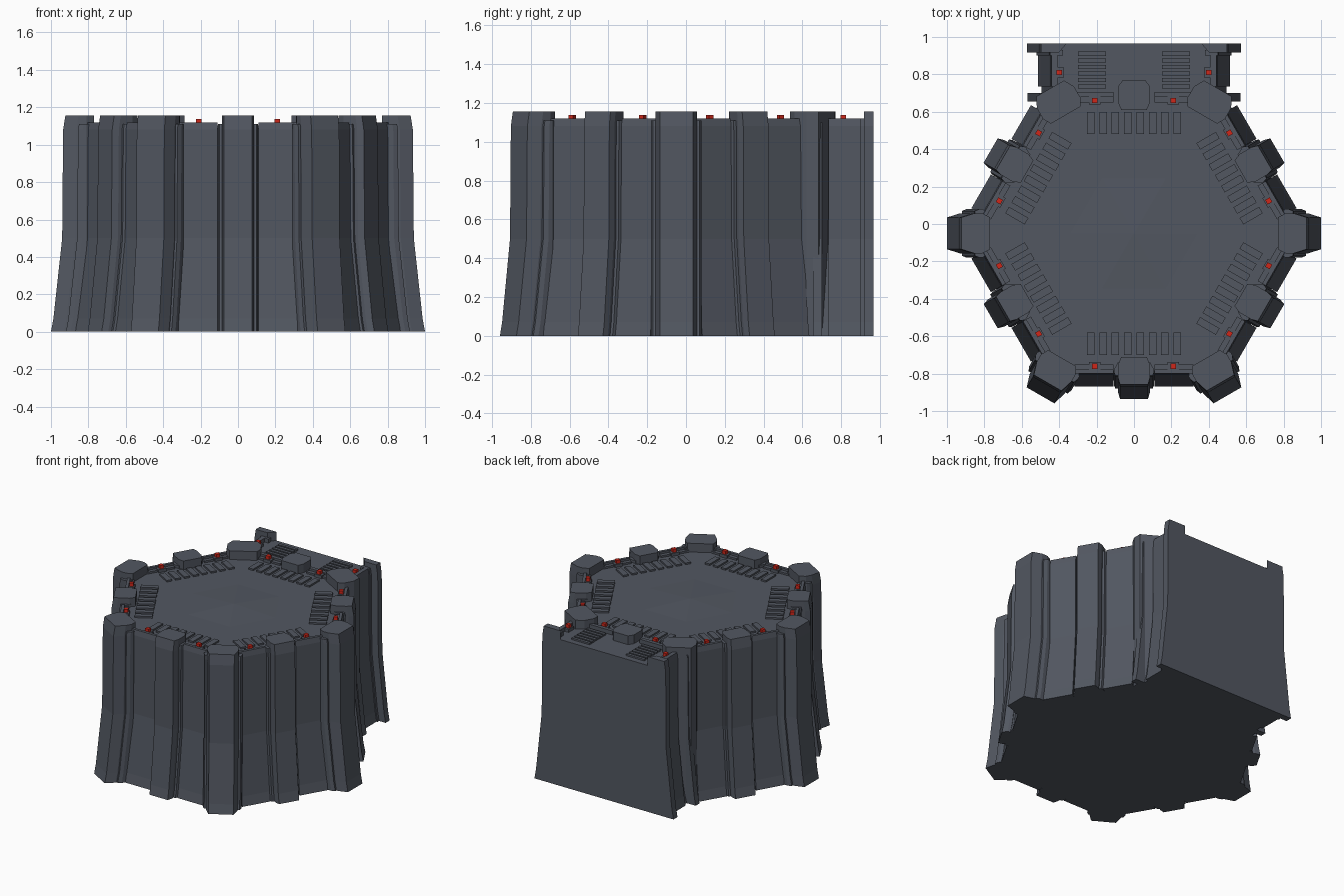
import bpy, bmesh, math
from mathutils import Matrix, Vector

if "Cube" in bpy.data.objects:
    bpy.data.objects.remove(bpy.data.objects["Cube"])

def material(name, col):
    m = bpy.data.materials.new(name)
    m.diffuse_color = (*col, 1)
    m.use_nodes = True
    m.node_tree.nodes["Principled BSDF"].inputs["Base Color"].default_value = m.diffuse_color
    return m

SLATE = material("dark slate", (0.085, 0.096, 0.12))
RED = material("signal red", (0.62, 0.02, 0.01))
CY = -0.05          # hexagon centre in y
FLOOR, TOP = 1.09, 1.155

def flare(z):
    """Outward offset of the outer faces at height z."""
    pts = [(0, .065), (.07, .052), (.5, .005), (1.08, 0), (TOP, -.012)]
    for (a, p), (b, q) in zip(pts, pts[1:]):
        if z <= b:
            return p + (q - p) * (z - a) / (b - a)
    return pts[-1][1]

def frame(deg):
    return Matrix.Translation((0, CY, 0)) @ Matrix.Rotation(math.radians(deg), 4, 'Z')

def loft(name, outline, top, mat4, bottom=0.0, mat=SLATE):
    """Stack an outline of (u, v, flare factor) points up to height top."""
    zs = [bottom] + [z for z in (.07, .5, 1.08) if bottom < z < top] + [top]
    bm = bmesh.new()
    rings = [[bm.verts.new(mat4 @ Vector((u + k * flare(z), v, z))) for u, v, k in outline] for z in zs]
    n = len(outline)
    for r, s in zip(rings, rings[1:]):
        for i in range(n):
            j = (i + 1) % n
            bm.faces.new((r[i], r[j], s[j], s[i]))
    bm.faces.new(rings[0][::-1])
    bm.faces.new(rings[-1])
    bmesh.ops.recalc_face_normals(bm, faces=bm.faces)
    me = bpy.data.meshes.new(name)
    bm.to_mesh(me)
    bm.free()
    me.materials.append(mat)
    ob = bpy.data.objects.new(name, me)
    bpy.context.collection.objects.link(ob)
    return ob

def block(name, u0, u1, v0, v1, z0, z1, mat4, k=0, mat=SLATE):
    return loft(name, [(u0, v0, 0), (u1, v0, k), (u1, v1, k), (u0, v1, 0)], z1, mat4, z0, mat)

def pillar(name, u0, us, u1, hs, ht, mat4, top, k=1):
    """Buttress with chamfered outer corners."""
    half = [(u0, hs * .8, 0), (u0 + .04, hs, 0), (us, hs, k), (u1, ht, k)]
    loft(name, half + [(u, -v, f) for u, v, f in half[::-1]], top, mat4)

def light(u, v, mat4):
    block("light_stand", u - .022, u + .02, v - .03, v + .03, FLOOR, 1.112, mat4)
    block("signal_light", u - .014, u + .014, v - .014, v + .014, 1.112, 1.137, mat4, mat=RED)

# Hexagonal core with the deck on top
R = .735 / math.cos(math.pi / 6)
bm = bmesh.new()
rings = [[bm.verts.new((r * math.cos(i * math.pi / 3), r * math.sin(i * math.pi / 3) + CY, z))
          for i in range(6)] for r, z in ((R + .06, 0), (R + .045, .07), (R, .5), (R, FLOOR))]
for r, s in zip(rings, rings[1:]):
    for i in range(6):
        bm.faces.new((r[i], r[(i + 1) % 6], s[(i + 1) % 6], s[i]))
bm.faces.new(rings[0][::-1])
bm.faces.new(rings[-1])
me = bpy.data.meshes.new("core")
bm.to_mesh(me)
bm.free()
me.materials.append(SLATE)
bpy.context.collection.objects.link(bpy.data.objects.new("core", me))

# Centre hatch: shallow six-sided cap
bpy.ops.mesh.primitive_cone_add(vertices=6, radius1=.34, depth=.014, location=(0, CY, FLOOR + .007),
                                rotation=(0, 0, math.radians(30)))
hatch = bpy.context.object
hatch.name = "centre_hatch"
hatch.data.materials.append(SLATE)
# put a hatch corner on the x axis
if abs(hatch.data.vertices[0].co.x) < .01:
    hatch.rotation_euler.z = math.radians(30)

for i in range(6):
    side, corner = frame(-90 + 60 * i), frame(60 * i)
    back = i == 3
    # Side buttress and its lower collar
    pillar("side_buttress", .66, .785, .82, .085, .06 if back else .075, side, TOP, 0 if back else 1)
    if not back:
        pillar("side_collar", .69, .745, .765, .108, .1, side, 1.11)
    # Wall panels, parapet steps and lights
    for s in (-1, 1):
        a, b = sorted((s * .11, s * .318))
        block("wall_panel", .728, .755, a, b, 0, 1.12, side, k=0 if back else 1)
        block("parapet_step", .70, .73, a, b, FLOOR, 1.104, side)
        light(.71, s * .21, side)
    # Deck grille slats
    for j in range(8):
        v = (j - 3.5) * .066
        block("deck_slat", .53, .65, v - .02, v + .02, FLOOR - .01, FLOOR + .012, side)
    # Corner buttress; the two rear ones are shortened by the rear block
    if i in (1, 2):
        pillar("rear_corner_buttress", .73, .84, .895, .115, .085, corner, TOP, 0)
    else:
        pillar("corner_buttress", .77, .865, .935, .107, .085, corner, TOP)
        pillar("corner_collar", .77, .83, .855, .13, .12, corner, 1.11)

# Rear block
eye = Matrix.Identity(4)
loft("rear_block", [(.43, .55, 1), (.43, .965, 1), (-.43, .965, -1), (-.43, .55, -1)], FLOOR, eye)
for s in (-1, 1):
    # u axis points sideways, v axis is kept along +y
    m = Matrix.Diagonal((s, 1, 1, 1))
    block("rear_side_panel", .41, .447, .735, .90, 0, 1.12, m, k=1)
    block("rear_side_rib", .38, .505, .655, .70, 0, 1.10, m, k=1)
    loft("rear_flange", [(.36, .965, 0), (.40, .918, 0), (.508, .918, 1), (.508, .965, 1)], TOP, m)
    loft("rear_flange_root", [(.38, .90, 0), (.455, .90, 1), (.455, .93, 1), (.38, .93, 0)], 1.12, m)
    light(.40, .81, m)
    for j in range(6):
        y = .735 + j * .035
        block("rear_deck_slat", .15, .30, y - .011, y + .011, FLOOR - .01, FLOOR + .012, m)
